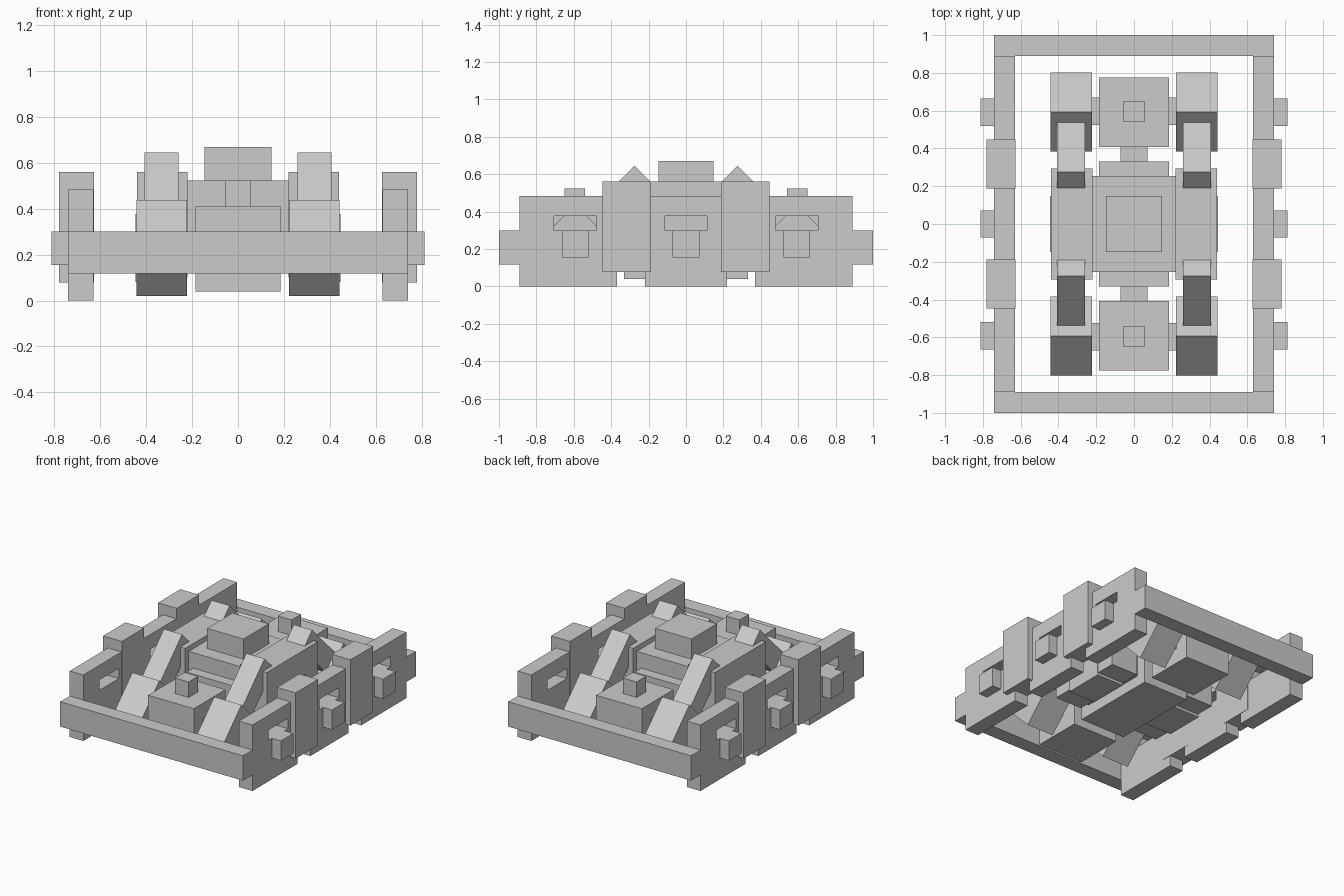
import bpy, math
from mathutils import Matrix

if "Cube" in bpy.data.objects:
    bpy.data.objects.remove(bpy.data.objects["Cube"])


def box(name, x, y, z, tilt=0.0):
    """Box from (min, max) ranges, optionally tilted about the x axis through its centre."""
    bpy.ops.mesh.primitive_cube_add(size=1)
    ob = bpy.context.object
    ob.name = name
    size = [r[1] - r[0] for r in (x, y, z)]
    mid = [(r[1] + r[0]) / 2 for r in (x, y, z)]
    ob.data.transform(Matrix.Rotation(tilt, 4, 'X') @ Matrix.Diagonal((*size, 1)))
    ob.location = mid
    return ob


def span(c, half):
    return (c - half, c + half)


def side(s, a, b):
    return tuple(sorted((s * a, s * b)))


def cut(ob, cutter):
    m = ob.modifiers.new("cut", 'BOOLEAN')
    m.operation, m.solver, m.object = 'DIFFERENCE', 'EXACT', cutter
    bpy.context.view_layer.objects.active = ob
    bpy.ops.object.modifier_apply(modifier=m.name)
    bpy.data.objects.remove(cutter)


AXLES = (-0.592, 0.0, 0.592)
AXLE_Z = 0.228
WHEEL = 0.148   # half side of the square wheels
ARM_L, ARM_T = 0.38, 0.15

# Outer frame: side walls with windows and floor notches
for sx in (-1, 1):
    wall = box("side_wall", side(sx, 0.63, 0.74), (-0.89, 0.89), (0, 0.483))
    for y in AXLES:
        cut(wall, box("cutter", side(sx, 0.5, 0.9), span(y, 0.113), (0.3, 0.375)))
    for sy in (-1, 1):
        cut(wall, box("cutter", side(sx, 0.5, 0.9), side(sy, 0.22, 0.37), (-0.1, 0.08)))
        # Tall buttresses on the wall
        box("wall_buttress", side(sx, 0.628, 0.78), side(sy, 0.188, 0.447), (0.078, 0.56))
    # Pegs below the windows
    for y in AXLES:
        box("wall_peg", side(sx, 0.735, 0.812), span(y, 0.072), (0.155, 0.3))

# End beams
for sy in (-1, 1):
    box("end_beam", (-0.74, 0.74), side(sy, 0.89, 1.0), (0.118, 0.3))

# Central body
box("hub", (-0.185, 0.185), (-0.332, 0.332), (0.04, 0.41))
box("body", (-0.225, 0.225), (-0.255, 0.255), (0.12, 0.523))
box("body_cap", (-0.147, 0.147), (-0.147, 0.147), (0.515, 0.67))

# End gearboxes with knob, link to the hub and axle
for sy in (-1, 1):
    box("gearbox", (-0.185, 0.185), side(sy, 0.408, 0.775), (0.04, 0.41))
    box("gearbox_knob", (-0.055, 0.055), side(sy, 0.54, 0.65), (0.4, 0.523))
    box("gearbox_link", (-0.072, 0.072), side(sy, 0.32, 0.42), (0.155, 0.3))
    box("axle", (-0.3, 0.3), span(sy * 0.597, 0.072), (0.155, 0.3))

for sx in (-1, 1):
    # Side housing with the middle wheel inside
    box("side_housing", side(sx, 0.221, 0.44), (-0.295, 0.295), (0.1, 0.56))
    box("middle_wheel", side(sx, 0.225, 0.446), span(0, WHEEL), span(AXLE_Z, WHEEL))
    for sy in (-1, 1):
        # Square wheels standing on edge
        box("corner_wheel", side(sx, 0.222, 0.442), span(sy * 0.592, WHEEL),
            span(AXLE_Z, WHEEL), math.radians(45))
        # Sloping arms from housing down to wheel
        r = math.sqrt(0.5)
        cy = 0.275 + (ARM_L - ARM_T) / 2 * r
        cz = 0.645 - (ARM_L + ARM_T) / 2 * r
        box("sloping_arm", side(sx, 0.26, 0.408), span(sy * cy, ARM_L / 2),
            span(cz, ARM_T / 2), math.radians(-45 * sy))
